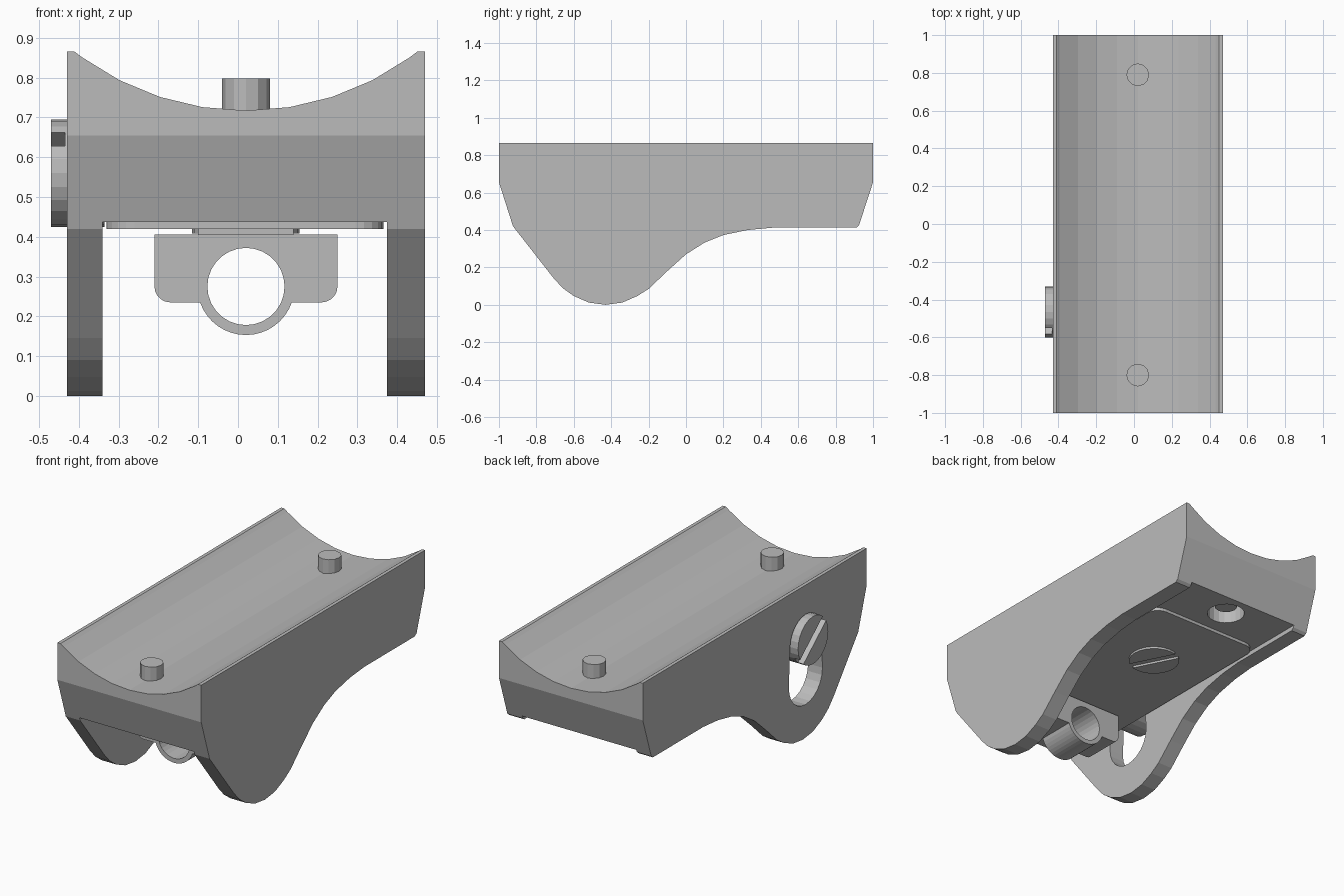
import bpy, bmesh
from math import sin, cos, radians, pi
from mathutils import Matrix, Vector

cube = bpy.data.objects.get("Cube")
if cube:
    bpy.data.objects.remove(cube, do_unlink=True)

grey = bpy.data.materials.new("plain_grey")
grey.use_nodes = True
colour = (0.5, 0.5, 0.5, 1)
grey.diffuse_color = colour
grey.node_tree.nodes["Principled BSDF"].inputs["Base Color"].default_value = colour

MID = 0.02   # x of the body's centre plane
PLACE = {"x": lambda a, b, t: (t, a, b),
         "y": lambda a, b, t: (a, t, b),
         "z": lambda a, b, t: (a, b, t)}


def prism(name, outline, axis, lo, hi):
    """Extrude a closed 2D outline along an axis."""
    bm = bmesh.new()
    face = bm.faces.new([bm.verts.new(PLACE[axis](a, b, lo)) for a, b in outline])
    out = bmesh.ops.extrude_face_region(bm, geom=[face])
    move = Vector(PLACE[axis](0, 0, hi - lo))
    bmesh.ops.translate(bm, vec=move, verts=[v for v in out["geom"] if isinstance(v, bmesh.types.BMVert)])
    bmesh.ops.recalc_face_normals(bm, faces=bm.faces)
    mesh = bpy.data.meshes.new(name)
    bm.to_mesh(mesh)
    bm.free()
    obj = bpy.data.objects.new(name, mesh)
    bpy.context.collection.objects.link(obj)
    mesh.materials.append(grey)
    return obj


def arc(ca, cb, r, start, end, n):
    angles = [radians(start + (end - start) * i / n) for i in range(n + 1)]
    return [(ca + r * cos(t), cb + r * sin(t)) for t in angles]


def circle(ca, cb, r, n=24):
    return arc(ca, cb, r, 0, 360, n)[:-1]


def box(a0, a1, b0, b1):
    return [(a0, b0), (a1, b0), (a1, b1), (a0, b1)]


def rounded(a0, a1, b0, b1, r):
    return (arc(a1 - r, b1 - r, r, 0, 90, 5) + arc(a0 + r, b1 - r, r, 90, 180, 5)
            + arc(a0 + r, b0 + r, r, 180, 270, 5) + arc(a1 - r, b0 + r, r, 270, 360, 5))


def cut(target, cutter):
    mod = target.modifiers.new("cut", "BOOLEAN")
    mod.operation = "DIFFERENCE"
    mod.solver = "EXACT"
    mod.object = cutter
    cutter.hide_render = True
    bpy.context.view_layer.objects.active = target
    bpy.ops.object.modifier_apply(modifier=mod.name)
    bpy.data.objects.remove(cutter, do_unlink=True)


def slotted_screw(name, ca, cb, r, axis, outer, inner, angle):
    """Disc head with a straight driver slot in its outer face."""
    head = prism(name, circle(ca, cb, r), axis, min(outer, inner), max(outer, inner))
    turn = Matrix.Rotation(radians(angle), 2)
    bar = [turn @ Vector(p) + Vector((ca, cb)) for p in box(-0.3, 0.3, -0.023, 0.023)]
    sign = 1 if inner > outer else -1
    ends = sorted((outer - sign * 0.05, outer + sign * 0.035))
    cut(head, prism(name + "_slot", bar, axis, *ends))


# Body: side outline with the lowered hump
side = [(-1, 0.865), (-1, 0.655), (-0.925, 0.42), (-0.71, 0.145), (-0.66, 0.09),
        (-0.6, 0.047), (-0.52, 0.012), (-0.43, 0), (-0.34, 0.012), (-0.26, 0.047),
        (-0.2, 0.085), (-0.1, 0.18), (0, 0.27), (0.1, 0.333), (0.2, 0.373),
        (0.33, 0.4), (0.46, 0.412), (0.91, 0.412), (0.925, 0.425), (1, 0.655), (1, 0.865)]
body = prism("body", side, "x", -0.43, 0.47)

# Concave saddle along the top
R = 0.7
angles = [-38, -36, -27, -18, -9, 0, 9, 18, 27, 36, 38]
saddle = [(MID + R * sin(radians(t)), 0.717 + R * (1 - cos(radians(t)))) for t in angles]
saddle += [(MID + 0.43, 1.1), (MID - 0.43, 1.1)]
cut(body, prism("saddle_cutter", saddle, "y", -1.2, 1.2))

# Channel between the two side walls
cut(body, prism("channel_cutter", box(-0.34, 0.375, -0.2, 0.4375), "y", -1.2, 1.2))

# Elongated opening in the right wall
opening = arc(-0.455, 0.56, 0.14, 0, 180, 12) + arc(-0.455, 0.34, 0.15, 180, 360, 12)
cut(body, prism("opening_cutter", opening, "x", -0.6, -0.33))

# Locating pins, with a bore below each
for label, y in (("front", -0.8), ("back", 0.79)):
    cut(body, prism("bore_cutter", circle(MID, y, 0.1, 20), "z", 0.3, 0.57))
    prism(label + "_pin", circle(MID, y, 0.06, 12), "z", 0.48, 0.798)

# Bottom plate with rounded corners
prism("bottom_plate", rounded(-0.33, 0.365, -0.64, 0.62, 0.07), "z", 0.42, 0.439)

# Slotted screws: one in the right wall, one under the plate
slotted_screw("side_screw", -0.465, 0.56, 0.135, "x", -0.47, -0.335, -40)
slotted_screw("bottom_screw", MID, 0.19, 0.135, "z", 0.408, 0.46, 117)

# Hanging bracket: two tabs joined by a ring
tab = arc(MID + 0.19, 0.275, 0.04, 0, -90, 5)
ring = arc(MID, 0.275, 0.122, -19, -161, 16)
mirrored = [(2 * MID - a, b) for a, b in reversed(tab)]
outline = [(MID - 0.23, 0.405), (MID + 0.23, 0.405)] + tab + ring + mirrored
bracket = prism("bracket", outline, "y", -0.6, -0.38)
cut(bracket, prism("ring_cutter", circle(MID, 0.275, 0.097, 28), "y", -0.9, 0))
prism("bracket_neck", box(MID - 0.12, MID + 0.12, -0.56, -0.42), "z", 0.4, 0.43)
